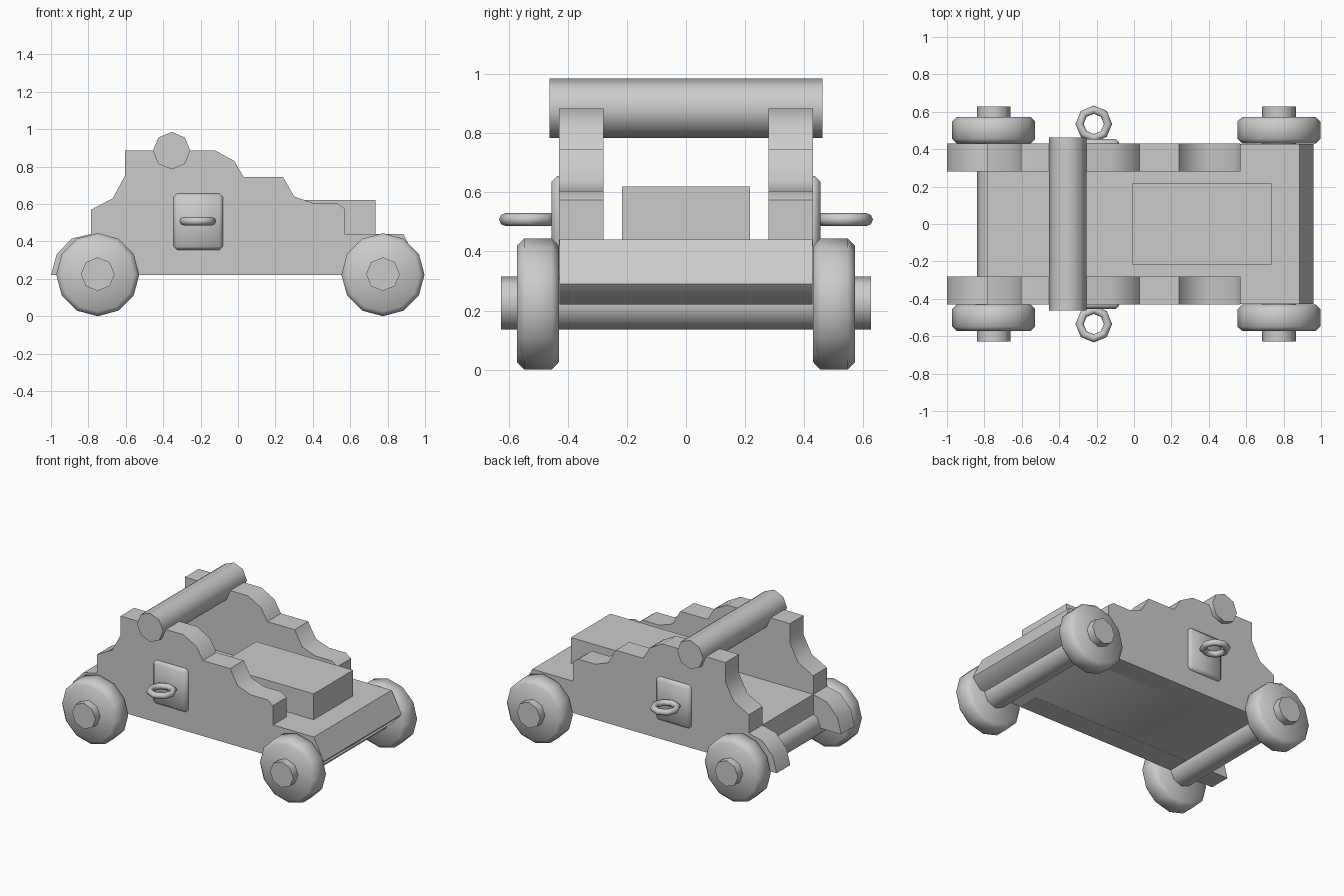
import bpy, bmesh, math
from mathutils import Matrix

if "Cube" in bpy.data.objects:
    bpy.data.objects.remove(bpy.data.objects["Cube"], do_unlink=True)

grey = bpy.data.materials.new("plain_grey")
grey.use_nodes = True
grey.diffuse_color = (0.6, 0.6, 0.6, 1)
grey.node_tree.nodes["Principled BSDF"].inputs["Base Color"].default_value = (0.6, 0.6, 0.6, 1)


def finish(name, bm, bevel=0.0):
    bmesh.ops.recalc_face_normals(bm, faces=bm.faces)
    mesh = bpy.data.meshes.new(name)
    bm.to_mesh(mesh)
    bm.free()
    mesh.materials.append(grey)
    obj = bpy.data.objects.new(name, mesh)
    bpy.context.collection.objects.link(obj)
    bpy.ops.object.select_all(action='DESELECT')
    obj.select_set(True)
    bpy.context.view_layer.objects.active = obj
    if bevel:
        mod = obj.modifiers.new("bevel", 'BEVEL')
        mod.width = bevel
        mod.segments = 1
        mod.angle_limit = math.radians(50)
        bpy.ops.object.modifier_apply(modifier=mod.name)
    bpy.ops.object.shade_smooth_by_angle(angle=math.radians(50))
    return obj


def extrude_profile(name, points, y0, y1):
    bm = bmesh.new()
    face = bm.faces.new([bm.verts.new((x, y0, z)) for x, z in points])
    ext = bmesh.ops.extrude_face_region(bm, geom=[face])["geom"]
    verts = [v for v in ext if isinstance(v, bmesh.types.BMVert)]
    bmesh.ops.translate(bm, verts=verts, vec=(0, y1 - y0, 0))
    return finish(name, bm)


def box(name, x0, x1, y0, y1, z0, z1, bevel=0.0):
    bm = bmesh.new()
    size = Matrix.Diagonal((x1 - x0, y1 - y0, z1 - z0, 1))
    centre = Matrix.Translation(((x0 + x1) / 2, (y0 + y1) / 2, (z0 + z1) / 2))
    bmesh.ops.create_cube(bm, size=1, matrix=centre @ size)
    return finish(name, bm, bevel)


def cylinder(name, x, z, radius, y0, y1, sides, bevel=0.0):
    bm = bmesh.new()
    place = Matrix.Translation((x, (y0 + y1) / 2, z)) @ Matrix.Rotation(math.pi / 2, 4, 'X')
    bmesh.ops.create_cone(bm, cap_ends=True, segments=sides, radius1=radius,
                          radius2=radius, depth=y1 - y0, matrix=place)
    return finish(name, bm, bevel)


# Stepped side cheek with a rounded tail
cheek = [(-1, 0.219), (-0.97, 0.33), (-0.89, 0.415), (-0.785, 0.44),
         (-0.785, 0.57), (-0.67, 0.63), (-0.605, 0.75), (-0.605, 0.885),
         (-0.12, 0.885), (-0.02, 0.83), (0.03, 0.745), (0.24, 0.745),
         (0.30, 0.64), (0.40, 0.605), (0.53, 0.605), (0.57, 0.575),
         (0.57, 0.219)]
# Flat bed with a chamfered nose
bed = [(-0.785, 0.22), (-0.785, 0.44), (0.885, 0.44), (0.96, 0.29), (0.9, 0.22)]
extrude_profile("bed", bed, -0.428, 0.428)
box("bed_block", -0.01, 0.735, -0.217, 0.217, 0.43, 0.62)
cylinder("cross_roller", -0.355, 0.885, 0.1, -0.462, 0.462, 8)

axles = {"rear": -0.75, "front": 0.775}
for end, x in axles.items():
    cylinder(end + "_axle", x, 0.225, 0.09, -0.627, 0.627, 8)

# Parts repeated on both sides
for side, s in (("left", 1), ("right", -1)):
    def span(a, b):
        return sorted((s * a, s * b))

    extrude_profile(side + "_cheek", cheek, *span(0.28, 0.43))
    box(side + "_ring_plate", -0.345, -0.08, *span(0.41, 0.455), 0.355, 0.655, 0.018)
    for end, x in axles.items():
        cylinder(f"{end}_{side}_wheel", x, 0.222, 0.222, *span(0.43, 0.573), 12, 0.025)
    bpy.ops.mesh.primitive_torus_add(location=(-0.215, s * 0.535, 0.508), major_segments=8,
                                     minor_segments=8, major_radius=0.076, minor_radius=0.022)
    ring = bpy.context.object
    ring.name = side + "_ring"
    ring.data.materials.append(grey)
    bpy.ops.object.shade_smooth_by_angle(angle=math.radians(50))
